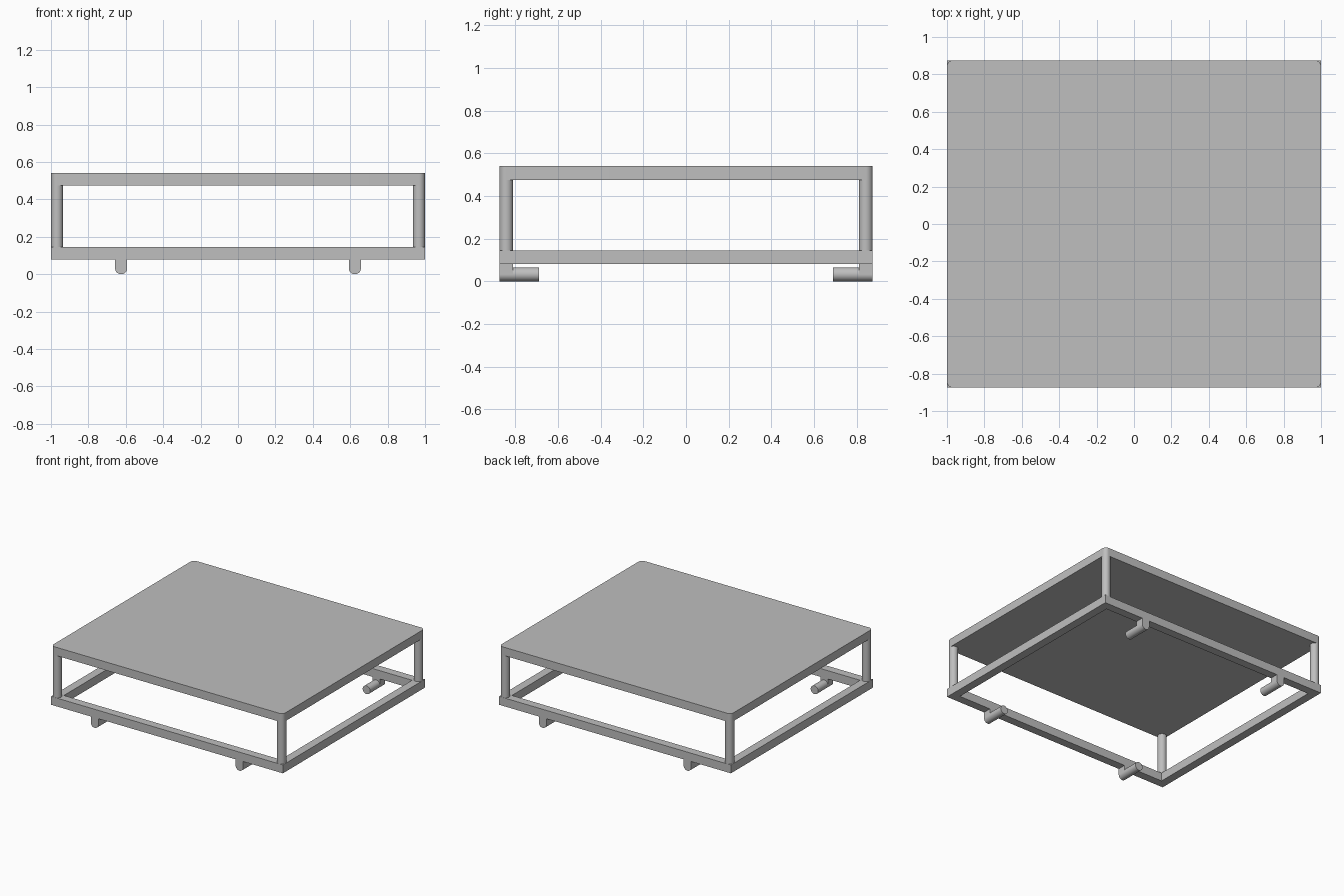
import bpy, bmesh, math
from mathutils import Matrix

cube = bpy.data.objects.get("Cube")
if cube:
    bpy.data.objects.remove(cube, do_unlink=True)

HALF_X, HALF_Y = 1.0, 0.875
BAR = 0.065              # bar width, post and peg diameter
R = BAR / 2
FRAME_Z, SLAB_Z, TOP_Z = 0.08, 0.475, 0.54
FOOT_X, PEG_LENGTH = 0.625, 0.185

grey = bpy.data.materials.new("plain grey")
grey.use_nodes = True
colour = (0.52, 0.52, 0.52, 1)
grey.diffuse_color = colour
grey.node_tree.nodes["Principled BSDF"].inputs["Base Color"].default_value = colour


def finish(name, bm, smooth=False):
    mesh = bpy.data.meshes.new(name)
    bm.to_mesh(mesh)
    bm.free()
    mesh.materials.append(grey)
    obj = bpy.data.objects.new(name, mesh)
    bpy.context.collection.objects.link(obj)
    if smooth:
        bpy.ops.object.select_all(action='DESELECT')
        obj.select_set(True)
        bpy.context.view_layer.objects.active = obj
        bpy.ops.object.shade_smooth_by_angle(angle=math.radians(35))
    return obj


def box(bm, size, centre):
    matrix = Matrix.Translation(centre) @ Matrix.Diagonal((*size, 1))
    bmesh.ops.create_cube(bm, size=1, matrix=matrix)


def cylinder(bm, length, centre, turn=0):
    matrix = Matrix.Translation(centre) @ Matrix.Rotation(turn, 4, 'X')
    bmesh.ops.create_cone(bm, cap_ends=True, segments=40, radius1=R, radius2=R,
                          depth=length, matrix=matrix)


# Table top: solid slab with rounded corners
bm = bmesh.new()
box(bm, (2 * HALF_X, 2 * HALF_Y, TOP_Z - SLAB_Z), (0, 0, (TOP_Z + SLAB_Z) / 2))
corners = [e for e in bm.edges
           if abs(e.verts[0].co.z - e.verts[1].co.z) > BAR / 2]
bmesh.ops.bevel(bm, geom=corners, offset=R, segments=10, profile=0.5,
                affect='EDGES')
finish("table_top", bm, smooth=True)

# Lower frame: open rectangle with square corners
bm = bmesh.new()
bmesh.ops.create_grid(bm, x_segments=1, y_segments=1, size=1,
                      matrix=Matrix.Translation((0, 0, FRAME_Z))
                      @ Matrix.Diagonal((HALF_X, HALF_Y, 1, 1)))
centre_face = bm.faces[:]
bmesh.ops.inset_individual(bm, faces=centre_face, thickness=BAR,
                           use_even_offset=True)
bmesh.ops.delete(bm, geom=centre_face, context='FACES')
frame = finish("lower_frame", bm)
solid = frame.modifiers.new("thickness", 'SOLIDIFY')
solid.thickness = BAR
solid.offset = 1

for sy, end in ((-1, "front"), (1, "back")):
    for sx, side in ((-1, "right"), (1, "left")):
        # Corner post
        bm = bmesh.new()
        low = FRAME_Z + BAR
        cylinder(bm, SLAB_Z - low,
                 (sx * (HALF_X - R), sy * (HALF_Y - R), (SLAB_Z + low) / 2))
        finish(f"{end}_{side}_post", bm, smooth=True)

        # Peg pointing inwards under the frame
        bm = bmesh.new()
        cylinder(bm, PEG_LENGTH,
                 (sx * FOOT_X, sy * (HALF_Y - PEG_LENGTH / 2), R), math.pi / 2)
        finish(f"{end}_{side}_peg", bm, smooth=True)

        # Bracket joining the peg to the frame
        bm = bmesh.new()
        box(bm, (BAR, BAR, FRAME_Z - R),
            (sx * FOOT_X, sy * (HALF_Y - R), (FRAME_Z + R) / 2))
        finish(f"{end}_{side}_bracket", bm)
